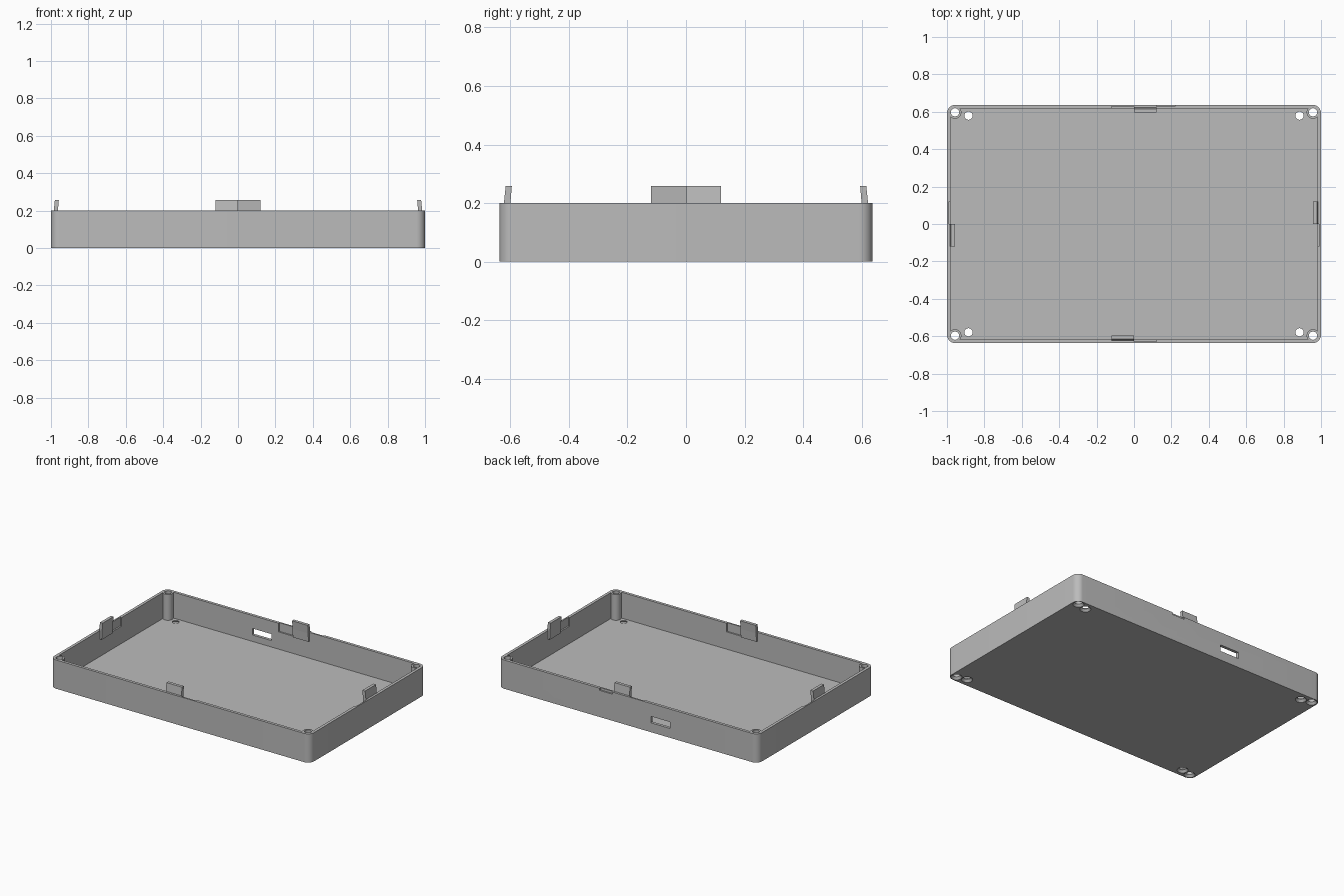
import bpy
import bmesh
import math
from mathutils import Matrix

cube = bpy.data.objects.get("Cube")
if cube:
    bpy.data.objects.remove(cube, do_unlink=True)

HX, HY, H = 1.0, 0.637, 0.2      # half width, half depth, wall height
WALL, FLOOR, RADIUS = 0.02, 0.02, 0.045

grey = bpy.data.materials.new("light grey plastic")
grey.use_nodes = True
colour = (0.5, 0.5, 0.5, 1)
grey.diffuse_color = colour
grey.node_tree.nodes["Principled BSDF"].inputs["Base Color"].default_value = colour


def finish(name, bm):
    bmesh.ops.recalc_face_normals(bm, faces=bm.faces)
    mesh = bpy.data.meshes.new(name)
    bm.to_mesh(mesh)
    bm.free()
    mesh.materials.append(grey)
    obj = bpy.data.objects.new(name, mesh)
    bpy.context.collection.objects.link(obj)
    return obj


def prism(name, points, offset):
    bm = bmesh.new()
    face = bm.faces.new([bm.verts.new(p) for p in points])
    new = bmesh.ops.extrude_face_region(bm, geom=[face])["geom"]
    verts = [v for v in new if isinstance(v, bmesh.types.BMVert)]
    bmesh.ops.translate(bm, verts=verts, vec=offset)
    return finish(name, bm)


def rounded_slab(name, hx, hy, r, z0, z1):
    pts = []
    for k, (sx, sy) in enumerate([(1, 1), (-1, 1), (-1, -1), (1, -1)]):
        for i in range(13):
            a = math.pi / 2 * (k + i / 12)
            pts.append((sx * (hx - r) + r * math.cos(a),
                        sy * (hy - r) + r * math.sin(a), z0))
    return prism(name, pts, (0, 0, z1 - z0))


def box(name, x0, x1, y0, y1, z0, z1):
    return prism(name, [(x0, y0, z0), (x1, y0, z0), (x1, y1, z0), (x0, y1, z0)],
                 (0, 0, z1 - z0))


def cone(name, x, y, z0, z1, r0, r1):
    bm = bmesh.new()
    bmesh.ops.create_cone(bm, cap_ends=True, segments=32, radius1=r0, radius2=r1,
                          depth=z1 - z0,
                          matrix=Matrix.Translation((x, y, (z0 + z1) / 2)))
    return finish(name, bm)


def boolean(target, tool, operation="DIFFERENCE"):
    mod = target.modifiers.new("boolean", "BOOLEAN")
    mod.operation = operation
    mod.solver = "EXACT"
    mod.object = tool
    bpy.context.view_layer.objects.active = target
    bpy.ops.object.modifier_apply(modifier=mod.name)
    bpy.data.objects.remove(tool, do_unlink=True)


# Hollow tray with rounded corners
tray = rounded_slab("tray", HX, HY, RADIUS, 0, H)
boolean(tray, rounded_slab("cavity", HX - WALL, HY - WALL, RADIUS - WALL, FLOOR, H + 0.1))

# Corner screw posts, clipped to the tray outline
for sx in (-1, 1):
    for sy in (-1, 1):
        post = cone("post", sx * 0.957, sy * 0.597, 0.01, H, 0.034, 0.034)
        boolean(tray, post, "UNION")

# Countersunk holes through the posts and through the floor
for sx in (-1, 1):
    for sy in (-1, 1):
        for x, y in ((0.957, 0.597), (0.885, 0.579)):
            boolean(tray, cone("bore", sx * x, sy * y, -0.1, H + 0.1, 0.022, 0.022))
            boolean(tray, cone("countersink", sx * x, sy * y, -0.001, 0.015, 0.036, 0.022))

# Cable opening and shallow pry notch in the back wall
boolean(tray, box("cable_cutter", -0.322, -0.175, HY - 0.05, HY + 0.05, 0.065, 0.11))
boolean(tray, box("notch_cutter", 0.12, 0.22, HY - 0.01, HY + 0.05, H - 0.015, H + 0.05))

# Snap tab and matching recess on each side, d is the distance in from the outer wall
profile = [(0.014, 0.14), (0.034, 0.14), (0.037, 0.2),
           (0.042, 0.258), (0.021, 0.258), (0.015, 0.2)]
sides = [("front", HY, 0), ("right", HX, 90), ("back", HY, 180), ("left", HX, 270)]
for side, half, angle in sides:
    turn = Matrix.Rotation(math.radians(angle), 4, "Z")
    # the tab sits on the same half of every side
    tab_start = -0.12 if angle % 180 == 0 else 0.0
    recess_start = -0.12 - tab_start
    recess = box("recess", recess_start, recess_start + 0.12,
                 0.01 - half, 0.06 - half, 0.14, H + 0.05)
    recess.data.transform(turn)
    boolean(tray, recess)
    tab = prism(side + "_snap_tab", [(tab_start, d - half, z) for d, z in profile],
                (0.12, 0, 0))
    tab.data.transform(turn)

# Smooth the round parts, keep edges sharp
bpy.ops.object.select_all(action="DESELECT")
tray.select_set(True)
bpy.context.view_layer.objects.active = tray
bpy.ops.object.shade_smooth_by_angle(angle=math.radians(30))
